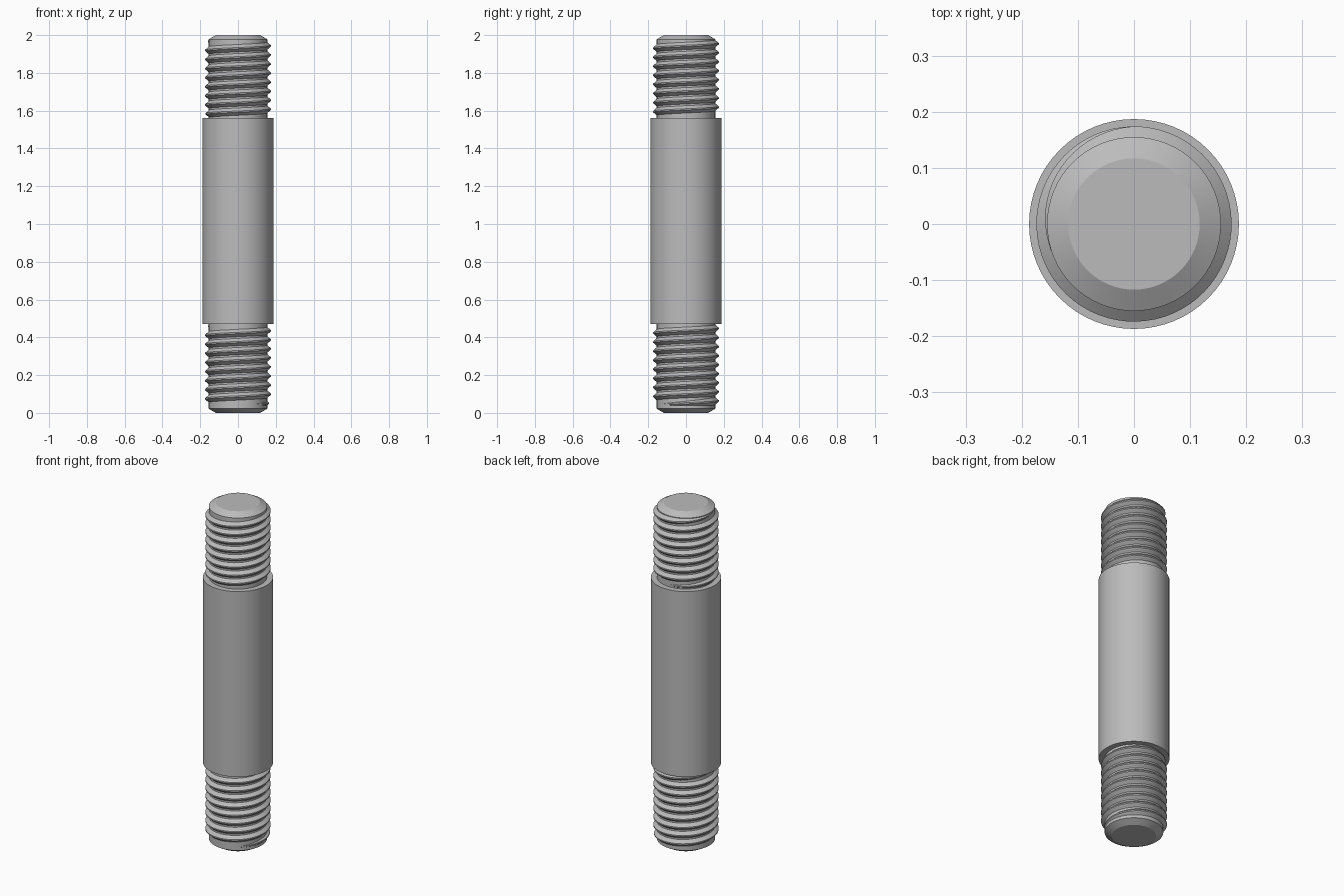
import bpy, bmesh
from math import cos, sin, pi, radians

if "Cube" in bpy.data.objects:
    bpy.data.objects.remove(bpy.data.objects["Cube"], do_unlink=True)

steel = bpy.data.materials.new("steel_grey")
steel.use_nodes = True
grey = (0.5, 0.5, 0.5, 1)
steel.diffuse_color = grey
steel.node_tree.nodes["Principled BSDF"].inputs["Base Color"].default_value = grey

SEGS = 64
CORE, CREST, SHANK = 0.155, 0.174, 0.187
PITCH = 0.048


def finish(name, bm):
    bmesh.ops.recalc_face_normals(bm, faces=bm.faces)
    mesh = bpy.data.meshes.new(name)
    bm.to_mesh(mesh)
    bm.free()
    obj = bpy.data.objects.new(name, mesh)
    bpy.context.collection.objects.link(obj)
    mesh.materials.append(steel)
    bpy.ops.object.select_all(action='DESELECT')
    obj.select_set(True)
    bpy.context.view_layer.objects.active = obj
    bpy.ops.object.shade_smooth_by_angle(angle=radians(25))
    return obj


def lathe(name, profile):
    """Turn a radius/height profile into a capped solid."""
    bm = bmesh.new()
    rings = [[bm.verts.new((r * cos(2 * pi * i / SEGS), r * sin(2 * pi * i / SEGS), z))
              for i in range(SEGS)] for r, z in profile]
    for a, b in zip(rings, rings[1:]):
        for i in range(SEGS):
            j = (i + 1) % SEGS
            bm.faces.new((a[i], a[j], b[j], b[i]))
    bm.faces.new(rings[0])
    bm.faces.new(rings[-1])
    return finish(name, bm)


def thread(name, top, turns):
    """Sweep a ridge down a right-handed helix, fading out at both ends."""
    bm = bmesh.new()
    steps = int(turns * SEGS)
    fade = SEGS * 0.3
    prev = None
    for i in range(steps + 1):
        # the crest is full and at height top where it crosses +y
        turn = i / SEGS - 0.3
        ang = pi / 2 - 2 * pi * turn
        z = top - PITCH * turn
        k = max(0.02, min(1, i / fade, (steps - i) / fade))
        crest = CORE + (CREST - CORE) * k
        base = PITCH * 0.46 * (0.3 + 0.7 * k)
        flat = PITCH * 0.07
        ring = [bm.verts.new((r * cos(ang), r * sin(ang), z + dz)) for r, dz in
                ((CORE - 0.003, base), (crest, flat), (crest, -flat), (CORE - 0.003, -base))]
        if prev:
            for a in range(4):
                b = (a + 1) % 4
                bm.faces.new((prev[a], prev[b], ring[b], ring[a]))
        else:
            bm.faces.new(ring)
        prev = ring
    bm.faces.new(prev)
    return finish(name, bm)


# Stud body: chamfered ends, threaded cores and a thicker plain shank
lathe("stud_body", [(0.117, 0), (CORE, 0.022), (CORE, 0.47), (SHANK, 0.47),
                    (SHANK, 1.56), (CORE, 1.56), (CORE, 1.978), (0.117, 2)])

# Helical ridges on both ends
thread("upper_thread", 1.955, 8.3)
thread("lower_thread", 0.447, 8.7)
